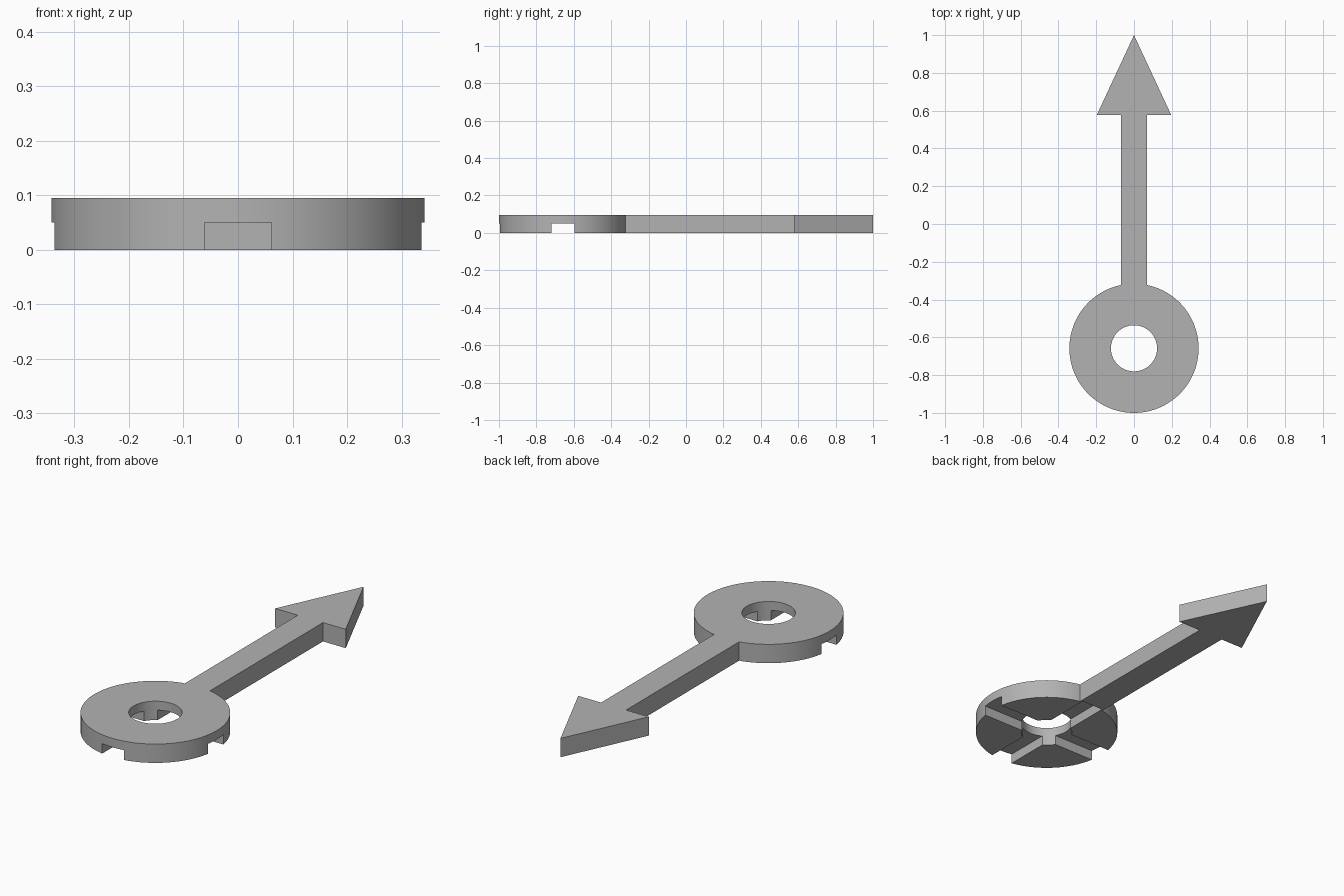
import bpy
import bmesh
from math import asin, cos, sin, pi

cube = bpy.data.objects.get("Cube")
if cube:
    bpy.data.objects.remove(cube, do_unlink=True)

HEIGHT = 0.095
HUB_Y, HUB_R, HOLE_R = -0.658, 0.342, 0.122
ARM_W, HEAD_W, HEAD_Y = 0.07, 0.197, 0.577
SLOT_W, SLOT_H = 0.061, 0.05
SEGMENTS = 120

grey = bpy.data.materials.new("plain grey")
grey.use_nodes = True
colour = (0.45, 0.45, 0.45, 1)
grey.diffuse_color = colour
grey.node_tree.nodes["Principled BSDF"].inputs["Base Color"].default_value = colour


def prism(name, outline, bottom, top):
    """Extrude a counter-clockwise outline from bottom to top."""
    bm = bmesh.new()
    face = bm.faces.new([bm.verts.new((x, y, bottom)) for x, y in outline])
    result = bmesh.ops.extrude_face_region(bm, geom=[face])
    for v in result["geom"]:
        if isinstance(v, bmesh.types.BMVert):
            v.co.z = top
    bmesh.ops.recalc_face_normals(bm, faces=bm.faces)
    mesh = bpy.data.meshes.new(name)
    bm.to_mesh(mesh)
    bm.free()
    mesh.materials.append(grey)
    obj = bpy.data.objects.new(name, mesh)
    bpy.context.collection.objects.link(obj)
    return obj


def arc(radius, start, end):
    return [(radius * cos(start + (end - start) * i / SEGMENTS),
             HUB_Y + radius * sin(start + (end - start) * i / SEGMENTS))
            for i in range(SEGMENTS + 1)]


def box(half_x, half_y):
    return [(-half_x, HUB_Y - half_y), (half_x, HUB_Y - half_y),
            (half_x, HUB_Y + half_y), (-half_x, HUB_Y + half_y)]


# Round hub, straight arm and arrowhead in one outline
gap = asin(ARM_W / HUB_R)
outline = arc(HUB_R, pi / 2 + gap, 5 * pi / 2 - gap)
outline += [(ARM_W, HEAD_Y), (HEAD_W, HEAD_Y), (0, 1),
            (-HEAD_W, HEAD_Y), (-ARM_W, HEAD_Y)]
pointer = prism("arrow_pointer", outline, 0, HEIGHT)

# Centre hole and the crossed slots under the hub
cutters = [
    prism("hole_cutter", arc(HOLE_R, 0, 2 * pi)[:-1], -0.1, 0.2),
    prism("cross_slot_cutter", box(HUB_R + 0.02, SLOT_W), -0.1, SLOT_H),
    prism("long_slot_cutter", box(SLOT_W, HUB_R + 0.002), -0.1, SLOT_H),
]
bpy.context.view_layer.objects.active = pointer
for cutter in cutters:
    cutter.hide_render = True
    mod = pointer.modifiers.new(cutter.name, "BOOLEAN")
    mod.operation = "DIFFERENCE"
    mod.solver = "EXACT"
    mod.object = cutter
    bpy.ops.object.modifier_apply(modifier=mod.name)
    bpy.data.objects.remove(cutter, do_unlink=True)

# Smooth the curved walls, keep the edges sharp
bpy.ops.object.select_all(action="DESELECT")
pointer.select_set(True)
bpy.ops.object.shade_smooth_by_angle(angle=pi / 6)
